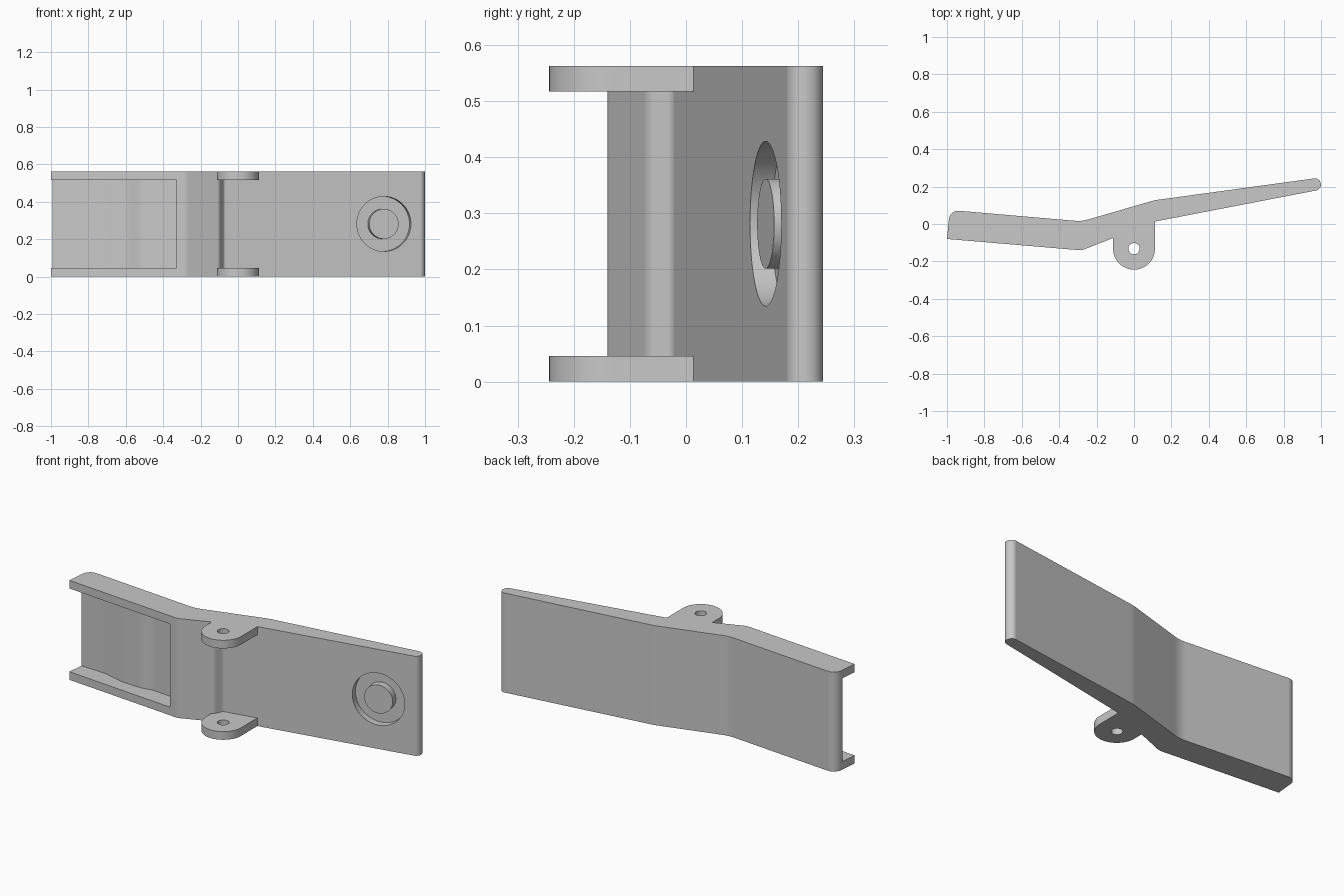
import bpy, bmesh
from math import atan, cos, pi, sin, tan
from mathutils import Matrix, Vector

if "Cube" in bpy.data.objects:
    bpy.data.objects.remove(bpy.data.objects["Cube"], do_unlink=True)

HEIGHT = 0.563
FLANGE = 0.046

grey = bpy.data.materials.new("plain grey")
grey.use_nodes = True
grey.diffuse_color = (0.58, 0.58, 0.58, 1)
grey.node_tree.nodes["Principled BSDF"].inputs["Base Color"].default_value = grey.diffuse_color


def new_object(name, bm):
    bmesh.ops.recalc_face_normals(bm, faces=bm.faces)
    mesh = bpy.data.meshes.new(name)
    bm.to_mesh(mesh)
    bm.free()
    mesh.materials.append(grey)
    obj = bpy.data.objects.new(name, mesh)
    bpy.context.collection.objects.link(obj)
    return obj


def rounded(corners, steps=8):
    """Replace each (x, y, radius) corner with a tangent arc."""
    points = []
    for i, (x, y, r) in enumerate(corners):
        p = Vector((x, y))
        if r == 0:
            points.append(p)
            continue
        a = (Vector(corners[i - 1][:2]) - p).normalized()
        b = (Vector(corners[(i + 1) % len(corners)][:2]) - p).normalized()
        half = a.angle(b) / 2
        centre = p + (a + b).normalized() * r / sin(half)
        start = (p + a * r / tan(half) - centre).normalized()
        end = (p + b * r / tan(half) - centre).normalized()
        points += [centre + r * start.slerp(end, k / steps) for k in range(steps + 1)]
    return points


def prism(name, points, z0, z1):
    bm = bmesh.new()
    face = bm.faces.new([bm.verts.new((p[0], p[1], z0)) for p in points])
    moved = bmesh.ops.extrude_face_region(bm, geom=[face])["geom"]
    bmesh.ops.translate(bm, vec=(0, 0, z1 - z0),
                        verts=[v for v in moved if isinstance(v, bmesh.types.BMVert)])
    # Keep the base cap when the extrusion drops it
    bmesh.ops.holes_fill(bm, edges=[e for e in bm.edges if e.is_boundary], sides=0)
    return new_object(name, bm)


def cylinder(name, radius, depth, matrix):
    bm = bmesh.new()
    bmesh.ops.create_cone(bm, cap_ends=True, segments=64, radius1=radius,
                          radius2=radius, depth=depth, matrix=matrix)
    return new_object(name, bm)


def combine(target, tool, operation):
    mod = target.modifiers.new(operation.lower(), 'BOOLEAN')
    mod.operation = operation
    mod.solver = 'EXACT'
    mod.object = tool
    bpy.context.view_layer.objects.active = target
    bpy.ops.object.modifier_apply(modifier=mod.name)
    bpy.data.objects.remove(tool, do_unlink=True)


def finish(obj):
    bpy.ops.object.select_all(action='DESELECT')
    obj.select_set(True)
    bpy.context.view_layer.objects.active = obj
    bpy.ops.object.shade_smooth_by_angle(angle=pi / 6)
    mod = obj.modifiers.new("even shading", 'WEIGHTED_NORMAL')
    mod.keep_sharp = True


# Bent lever body, extruded upward
lever = prism("lever_body", rounded([
    (-1.0, -0.08, 0), (-0.28, -0.141, 0.08), (-0.1, -0.07, 0.03),
    (-0.075, -0.023, 0.02), (1.003, 0.185, 0.031), (0.994, 0.248, 0.031),
    (0.11, 0.127, 0.2), (-0.28, 0.014, 0.2), (-0.985, 0.075, 0.05)]), 0, HEIGHT)

# Pivot ears at the top and bottom, with pin holes
PIVOT_Y, EAR = -0.132, 0.112
arc = [(EAR * cos(a), PIVOT_Y + EAR * sin(a))
       for a in (pi + pi * k / 32 for k in range(33))]
for z0 in (0, HEIGHT - FLANGE):
    ear = prism("pivot_ear", arc + [(EAR, 0.07), (-EAR, 0)], z0, z0 + FLANGE)
    combine(lever, ear, 'UNION')
pin = cylinder("pin_hole", 0.03, 2, Matrix.Translation((0, PIVOT_Y, 0)))
combine(lever, pin, 'DIFFERENCE')

# Open-ended thumb pocket with a gently waved back wall
pocket = prism("pocket", rounded([
    (-1.1, 0.018, 0), (-0.83, 0.008, 0.15), (-0.71, -0.026, 0.15),
    (-0.59, -0.031, 0.1), (-0.52, -0.018, 0.1), (-0.33, -0.035, 0),
    (-0.33, -0.3, 0), (-1.1, -0.3, 0)]), FLANGE, HEIGHT - FLANGE)
combine(lever, pocket, 'DIFFERENCE')

# Round recess with a flush central boss on the sloping front face
SLOPE, DEPTH = 0.193, 0.04
seat = (Matrix.Translation((0.78, 0.142, HEIGHT / 2))
        @ Matrix.Rotation(atan(SLOPE), 4, 'Z') @ Matrix.Rotation(pi / 2, 4, 'X'))
recess = cylinder("recess", 0.147, 2 * DEPTH, seat)
combine(lever, recess, 'DIFFERENCE')
boss = cylinder("recess_boss", 0.08, DEPTH + 0.005,
                seat @ Matrix.Translation((0, 0, -(DEPTH + 0.005) / 2)))

for part in (lever, boss):
    finish(part)
